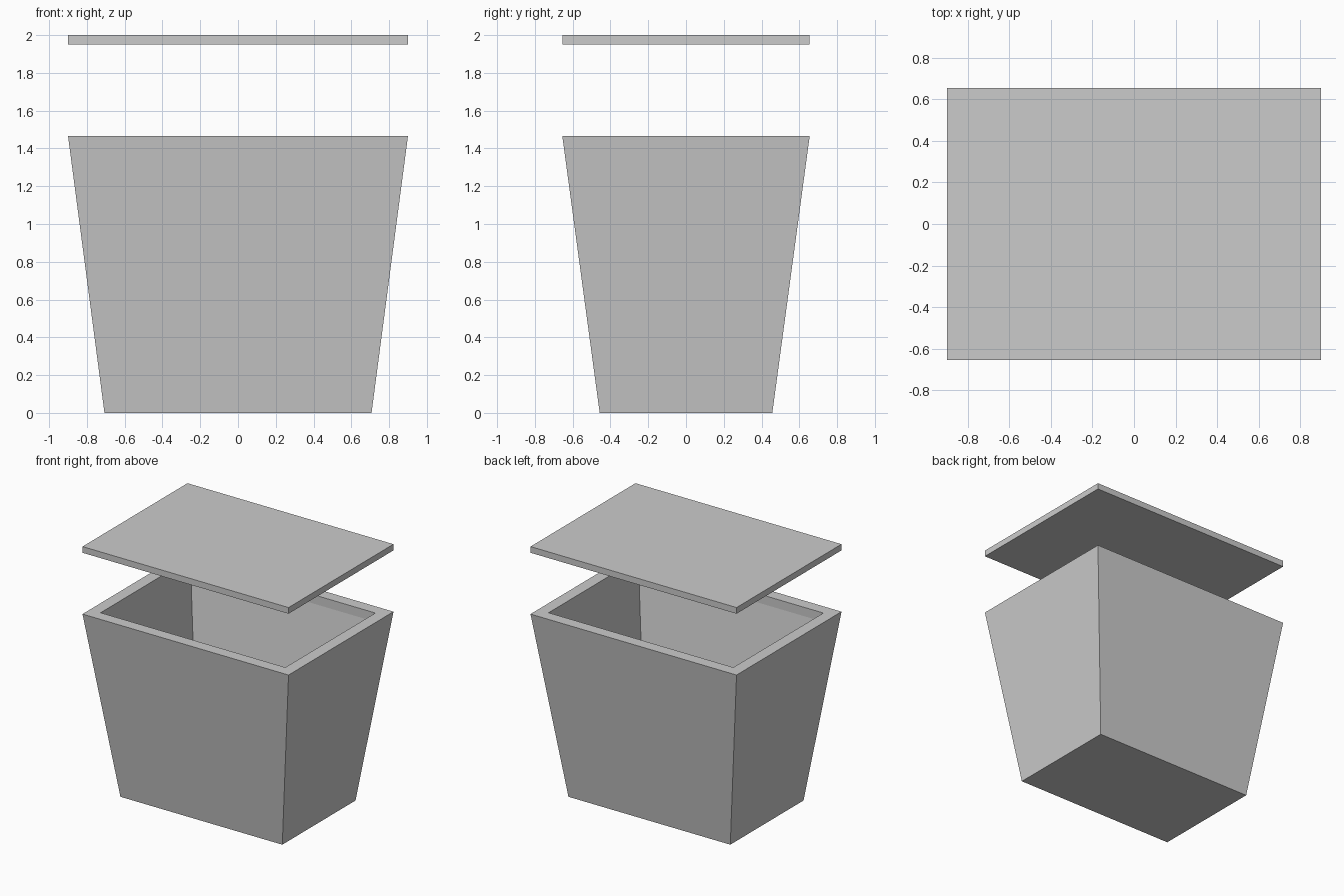
import bpy, bmesh

if "Cube" in bpy.data.objects:
    bpy.data.objects.remove(bpy.data.objects["Cube"])


def rect_loft(name, sections):
    """Closed solid lofted through rectangles given as (half_x, half_y, z)."""
    bm = bmesh.new()
    rings = []
    for hx, hy, z in sections:
        corners = ((-hx, -hy), (hx, -hy), (hx, hy), (-hx, hy))
        rings.append([bm.verts.new((x, y, z)) for x, y in corners])
    for a, b in zip(rings, rings[1:]):
        for i in range(4):
            j = (i + 1) % 4
            bm.faces.new((a[i], a[j], b[j], b[i]))
    bm.faces.new(rings[0])
    bm.faces.new(rings[-1])
    bmesh.ops.recalc_face_normals(bm, faces=bm.faces)
    mesh = bpy.data.meshes.new(name)
    bm.to_mesh(mesh)
    bm.free()
    obj = bpy.data.objects.new(name, mesh)
    bpy.context.collection.objects.link(obj)
    return obj


WALL = 0.093
TOP_X, TOP_Y, TOP_Z = 0.90, 0.655, 1.467
BASE_X, BASE_Y = 0.707, 0.457

# Tapered hollow bin: outside, rim, short upright lip, sloping inside, floor
rect_loft("bin_body", [
    (BASE_X, BASE_Y, 0),
    (TOP_X, TOP_Y, TOP_Z),
    (TOP_X - WALL, TOP_Y - WALL, TOP_Z),
    (TOP_X - WALL, TOP_Y - WALL, TOP_Z - 0.07),
    (BASE_X + 0.012 - WALL, BASE_Y + 0.012 - WALL, WALL),
])

# Flat lid floating above the bin
rect_loft("lid", [(TOP_X, TOP_Y, 1.951), (TOP_X, TOP_Y, 2.0)])
